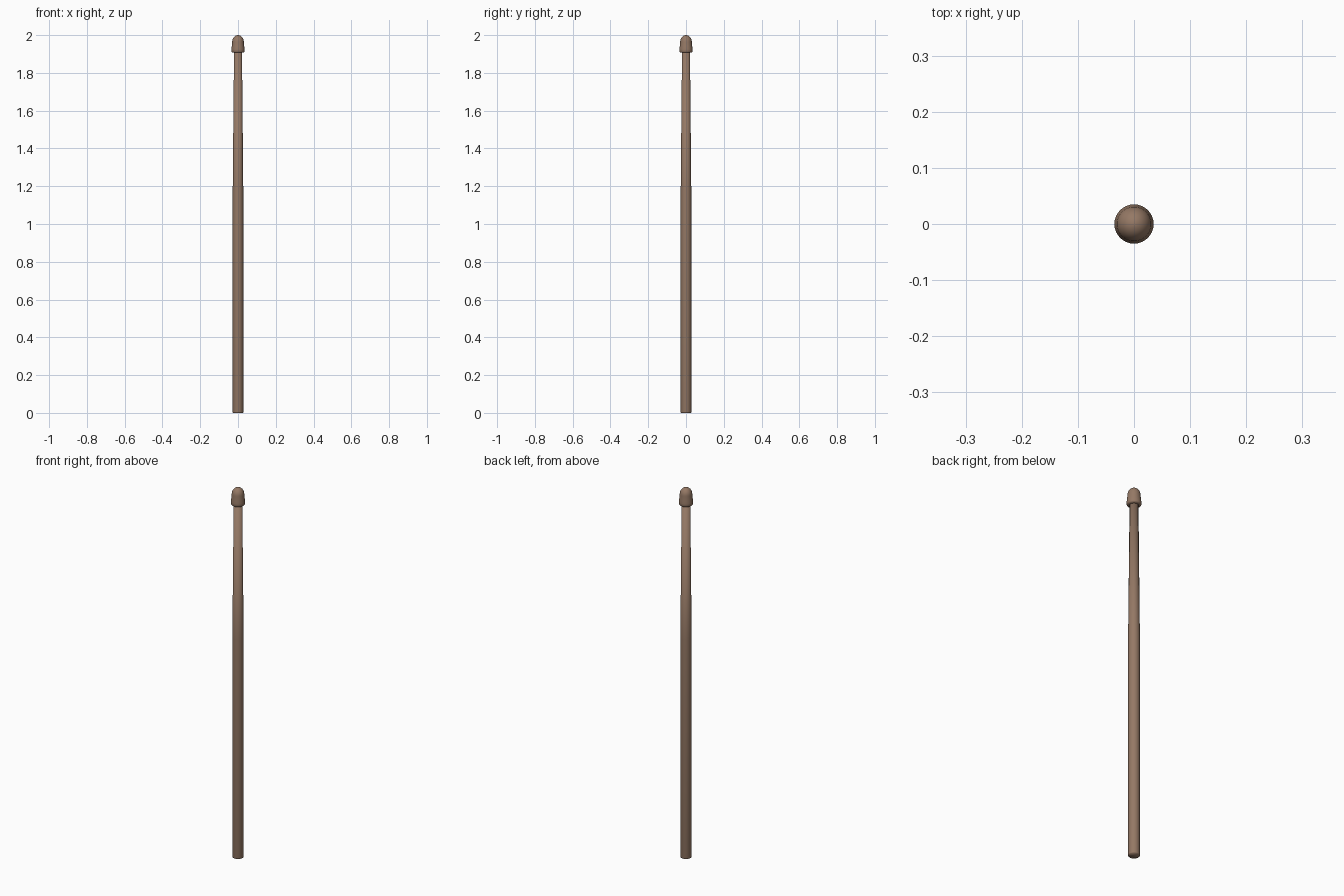
import bpy, bmesh
from math import cos, sin, pi

if "Cube" in bpy.data.objects:
    bpy.data.objects.remove(bpy.data.objects["Cube"])

SIDES = 32
wood = bpy.data.materials.new("brown_wood")
wood.diffuse_color = (0.30, 0.19, 0.13, 1)
wood.use_nodes = True
wood.node_tree.nodes["Principled BSDF"].inputs["Base Color"].default_value = wood.diffuse_color

def lathe(name, profile):
    """Revolve (radius, z) points about z and close both ends."""
    bm = bmesh.new()
    rings = [[bm.verts.new((r * cos(2 * pi * i / SIDES), r * sin(2 * pi * i / SIDES), z))
              for i in range(SIDES)] for r, z in profile]
    for a, b in zip(rings, rings[1:]):
        for i in range(SIDES):
            j = (i + 1) % SIDES
            bm.faces.new((a[i], a[j], b[j], b[i]))
    bm.faces.new(rings[0][::-1])
    bm.faces.new(rings[-1])
    for f in bm.faces:
        f.smooth = True
    mesh = bpy.data.meshes.new(name)
    bm.to_mesh(mesh)
    bm.free()
    mesh.materials.append(wood)
    obj = bpy.data.objects.new(name, mesh)
    bpy.context.collection.objects.link(obj)
    return obj

# Straight lower shaft, tapering in the upper part
lathe("shaft", [(0.027, 0), (0.028, 0.004), (0.028, 1.18), (0.021, 1.92)])

# Acorn-shaped tip: collar lip, then a domed end
dome = [(0.031 * cos(t * pi / 16), 1.963 + 0.037 * sin(t * pi / 16)) for t in range(8)]
lathe("tip", [(0.020, 1.907), (0.032, 1.908), (0.035, 1.913), (0.035, 1.925), (0.033, 1.94)]
      + dome + [(0.002, 2.0)])
